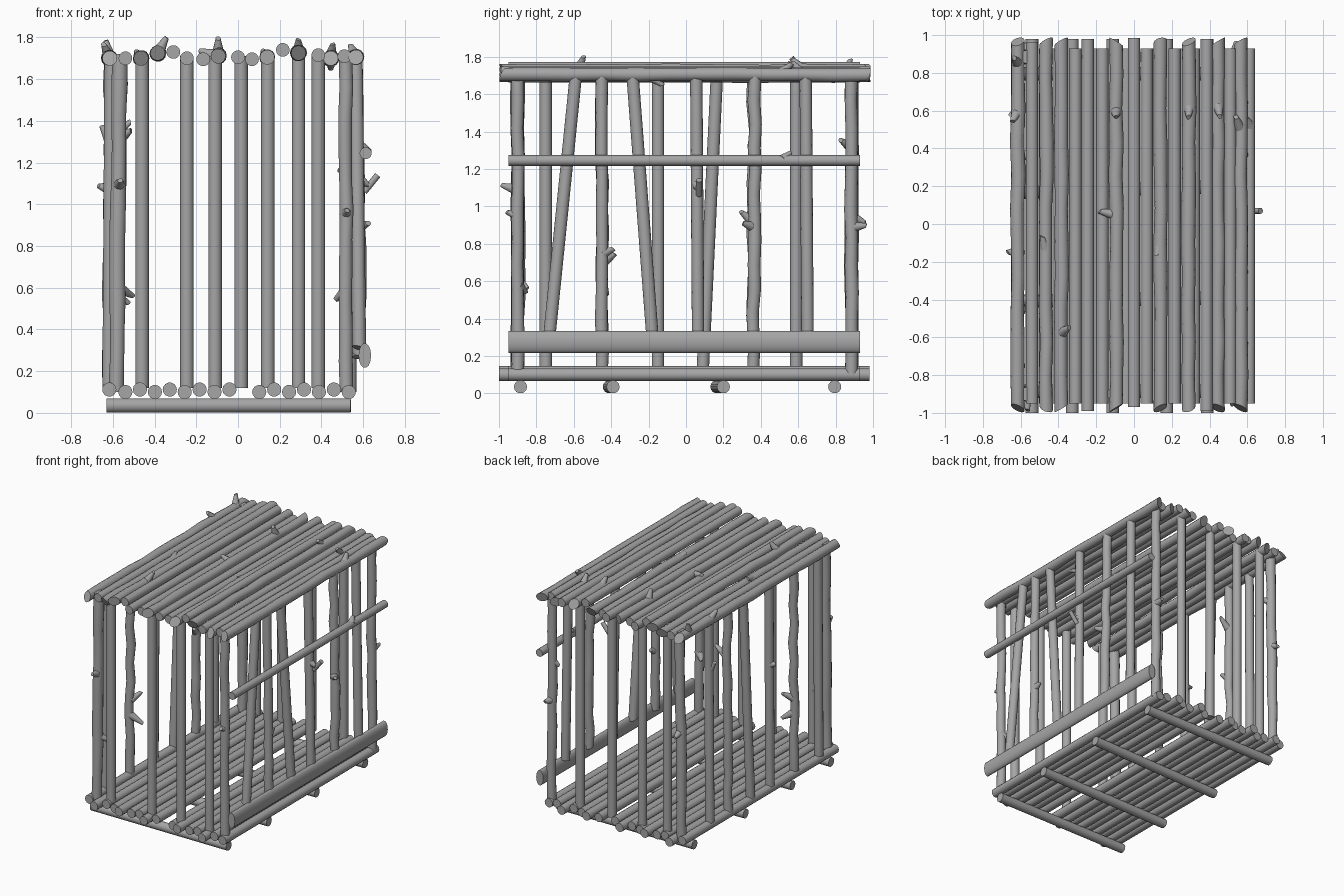
import bpy, bmesh, math, random
from mathutils import Vector as V

random.seed(4)
SIDES = 14

# Dark grey bark
bark = bpy.data.materials.new("bark")
bark.diffuse_color = (0.38, 0.38, 0.38, 1)


def tube(bm, p0, p1, r0, r1, wobble=0.0, cut=0.0):
    """Tapered log from p0 to p1; wobble bends it, cut slants its ends."""
    p0, p1 = V(p0), V(p1)
    axis = (p1 - p0).normalized()
    u = axis.cross(V((0, 0, 1)) if abs(axis.z) < 0.7 else V((1, 0, 0))).normalized()
    w = axis.cross(u)
    n = 11 if wobble else 1
    rings = []
    for i in range(n + 1):
        t = i / n
        c = p0.lerp(p1, t)
        r = r0 + (r1 - r0) * t
        if wobble and 0 < i < n:
            c += u * random.uniform(-wobble, wobble) + w * random.uniform(-wobble, wobble)
            r *= random.uniform(0.92, 1.06)
        ph = random.uniform(0, 2 * math.pi) if i in (0, n) else 0
        ring = []
        for k in range(SIDES):
            a = 2 * math.pi * k / SIDES
            slant = cut * math.cos(a - ph) if i in (0, n) else 0
            ring.append(bm.verts.new(c + (u * math.cos(a) + w * math.sin(a)) * r + axis * slant))
        rings.append(ring)
    for a, b in zip(rings, rings[1:]):
        for k in range(SIDES):
            j = (k + 1) % SIDES
            bm.faces.new((a[k], a[j], b[j], b[k]))
    bm.faces.new(rings[0][::-1])
    bm.faces.new(rings[-1])


def log(name, p0, p1, r=0.033, wobble=0.0, cut=0.0, stubs=()):
    """One log; stubs are (fraction along, direction, length) broken branches."""
    bm = bmesh.new()
    tube(bm, p0, p1, r, r, wobble, cut)
    for t, d, length in stubs:
        base = V(p0).lerp(V(p1), t)
        tube(bm, base, base + V(d).normalized() * length, 0.032, 0.012, 0, 0.006)
    bmesh.ops.recalc_face_normals(bm, faces=bm.faces)
    mesh = bpy.data.meshes.new(name)
    bm.to_mesh(mesh)
    bm.free()
    mesh.materials.append(bark)
    ob = bpy.data.objects.new(name, mesh)
    bpy.context.collection.objects.link(ob)
    return ob


# Cross bearers under the floor
for y0, y1 in ((-0.885, -0.885), (-0.41, -0.39), (0.165, 0.2), (0.795, 0.795)):
    log("floor_bearer", (-0.63, y0, 0.035), (0.54, y1, 0.035), 0.035)

# Floor logs, with one missing in the middle
floor_x = [-0.617, -0.54] + [-0.47 + 0.0715 * i for i in range(15) if i != 7]
for i, x in enumerate(floor_x):
    y0, y1 = (-1.0, 0.98) if i % 3 == 1 else (-0.95, 0.93)
    log("floor_log", (x, y0, 0.112 - 0.012 * (i % 2)), (x, y1, 0.112 - 0.012 * (i % 2)), 0.034)

# Smooth roof logs: x, z, start, end
for x, z, y0, y1 in ((-0.54, 1.70, -0.95, 0.96), (-0.31, 1.73, -0.95, 0.93), (-0.245, 1.70, -0.99, 0.98),
                     (-0.167, 1.695, -0.95, 0.93), (0.0, 1.705, -0.97, 0.985), (0.067, 1.695, -0.95, 0.93),
                     (0.215, 1.74, -0.95, 0.93), (0.385, 1.715, -0.99, 0.98), (0.51, 1.71, -0.95, 0.93)):
    log("roof_log", (x, y0, z), (x, y1, z))

# Gnarled roof logs with branch stubs: x, z, stubs (y, direction)
for x, z, stubs in ((-0.615, 1.70, [(0.6, (-0.3, -0.6, 0.7)), (0.85, (-0.2, 0.3, 0.9))]),
                    (-0.465, 1.70, [(-0.15, (-0.2, 0.8, 0.3))]),
                    (-0.385, 1.725, [(-0.58, (0.4, 0.3, 0.7))]),
                    (-0.095, 1.71, [(0.6, (0, -0.4, 1)), (0.05, (-1, 0.2, 0.3))]),
                    (0.14, 1.705, [(-0.08, (-0.2, -0.9, 0.3))]),
                    (0.29, 1.725, [(0.63, (0, -0.7, 0.7))]),
                    (0.445, 1.70, [(0.63, (0.1, -0.7, 0.8)), (-0.2, (0, 0.7, -0.5))]),
                    (0.565, 1.705, [(0.5, (-0.3, 0.8, 0.7))])):
    log("gnarled_roof_log", (x, -0.975, z), (x, 0.965, z), 0.036, 0.004, 0.022,
        [((y + 0.975) / 1.94, d, 0.092) for y, d in stubs])

# Front and back bars
for y, xs in ((-0.9, (-0.46, -0.11, 0.143, 0.385)), (0.885, (-0.46, -0.245, 0.015, 0.29))):
    for x in xs:
        log("front_bar" if y < 0 else "back_bar", (x, y, 0.12), (x, y, 1.71))

# Corner posts
log("front_left_post", (-0.585, -0.9, 0.1), (-0.565, -0.9, 1.72), 0.038, 0.004, 0,
    [(0.61, (0.1, -1, 0.3), 0.09), (0.31, (0.7, 0.5, -0.4), 0.1)])
log("back_left_post", (-0.585, 0.885, 0.1), (-0.565, 0.885, 1.72), 0.036, 0.004, 0,
    [(0.75, (0.6, -0.6, 0.4), 0.09), (0.52, (0, 1, -0.4), 0.08)])
log("front_right_post", (0.52, -0.9, 0.1), (0.515, -0.9, 1.71), 0.033, 0.004, 0,
    [(0.53, (0.1, -1, 0.3), 0.06), (0.3, (-0.5, 0.4, -0.4), 0.08)])
log("back_right_post", (0.535, 0.885, 0.1), (0.53, 0.885, 1.71), 0.034, 0.004, 0,
    [(0.49, (0.1, 1, 0.1), 0.08), (0.68, (-0.5, -0.2, -0.4), 0.06)])

# Left wall bars: bottom y, top y, wobble, stubs
for y0, y1, wob, stubs in ((-0.75, -0.75, 0, []),
                           (-0.45, -0.45, 0.007, [(0.36, (0.5, 0.7, 0.5), 0.1), (0.29, (0.9, 0.3, -0.6), 0.11)]),
                           (-0.15, -0.15, 0, [(0.6, (-1, 0, 0.3), 0.06)]),
                           (0.09, 0.165, 0, []),
                           (0.36, 0.36, 0.007, [(0.5, (0.3, -0.7, 0.6), 0.09), (0.76, (0.8, 0.1, 0.6), 0.12)]),
                           (0.59, 0.59, 0, [(0.75, (-0.5, -0.1, 0.8), 0.08)])):
    log("left_bar", (-0.618, y0, 0.13), (-0.608, y1, 1.70), 0.033, wob, 0.01, stubs)

# Right wall bars, some leaning
for y0, y1, z0, wob, stubs in ((-0.73, -0.59, 0.31, 0, []),
                               (-0.45, -0.45, 0.28, 0.003, [(0.33, (0, 0.9, 0.4), 0.07)]),
                               (-0.18, -0.285, 0.31, 0, []),
                               (0.065, 0.055, 0.27, 0, [(0.6, (0.8, 0, -0.4), 0.06)]),
                               (0.36, 0.37, 0.31, 0.006, [(0.42, (0.5, -0.6, 0.2), 0.08)]),
                               (0.65, 0.64, 0.31, 0, [])):
    log("right_bar", (0.582, y0, z0), (0.565, y1, 1.69), 0.033, wob, 0.012, stubs)

# Right wall rails
log("right_upper_rail", (0.612, -0.95, 1.245), (0.612, 0.93, 1.245), 0.029, 0, 0,
    [(0.78, (-0.2, 0.5, 0.5), 0.06)])
log("right_rail_twig", (0.605, 0.07, 1.06), (0.67, 0.07, 1.14), 0.016)
rail = log("right_lower_rail", (0, -0.95, 0), (0, 0.93, 0), 0.06)
rail.scale.x = 0.5
rail.location = (0.608, 0, 0.275)

# Smooth shading with sharp cut ends
bpy.ops.object.select_all(action="SELECT")
bpy.context.view_layer.objects.active = rail
bpy.ops.object.shade_smooth_by_angle(angle=math.radians(40))
